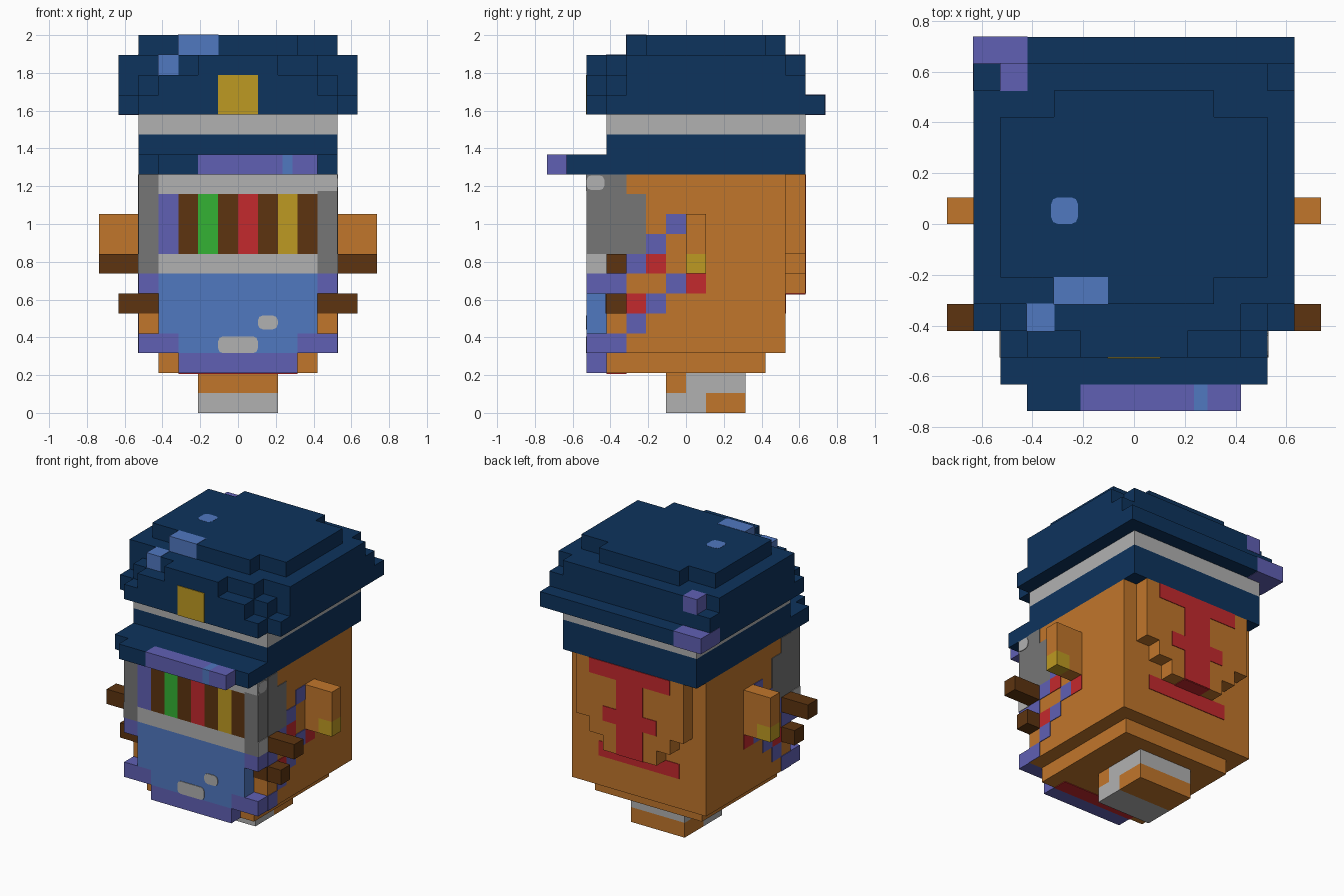
import bpy, bmesh
from mathutils import Vector

default = bpy.data.objects.get("Cube")
if default:
    bpy.data.objects.remove(default, do_unlink=True)

U = 2 / 19      # one cell
T = 0.04        # thickness of painted plates, in cells


def linear(c):
    c /= 255
    return c / 12.92 if c <= 0.04045 else ((c + 0.055) / 1.055) ** 2.4


def material(name, hexcode):
    rgb = [linear(int(hexcode[i:i + 2], 16)) for i in (0, 2, 4)] + [1]
    m = bpy.data.materials.new(name)
    m.use_nodes = True
    m.diffuse_color = rgb
    bsdf = m.node_tree.nodes["Principled BSDF"]
    bsdf.inputs["Base Color"].default_value = rgb
    bsdf.inputs["Roughness"].default_value = 0.8
    return m


navy = material("navy", "0D335D")
blue = material("light blue", "5078C0")
purple = material("purple", "6060B4")
orange = material("orange", "C1762B")
brown = material("dark brown", "5D3410")
red = material("red", "C4292D")
green = material("green", "34B233")
gold = material("gold", "BE9A22")
light = material("light grey", "B1B1B1")
grey = material("mid grey", "767676")


def block(name, mat, *boxes, mirror=False, grow=0.0, round_axis=None):
    """One object made of boxes (x0, x1, y0, y1, z0, z1) in cell units."""
    boxes = list(boxes)
    if mirror:
        boxes += [(-b[1], -b[0], *b[2:]) for b in boxes]
    bm = bmesh.new()
    for b in boxes:
        lo = Vector(b[0::2]) - Vector((grow,) * 3)
        hi = Vector(b[1::2]) + Vector((grow,) * 3)
        for v in bmesh.ops.create_cube(bm, size=1)["verts"]:
            v.co = [((l + h) / 2 + c * (h - l)) * U for l, h, c in zip(lo, hi, v.co)]
    if round_axis is not None:
        edges = [e for e in bm.edges
                 if abs((e.verts[0].co - e.verts[1].co).normalized()[round_axis]) > 0.9]
        bmesh.ops.bevel(bm, geom=edges, offset=0.25 * U, segments=2, profile=0.5, affect='EDGES')
    me = bpy.data.meshes.new(name)
    bm.to_mesh(me)
    bm.free()
    me.materials.append(mat)
    ob = bpy.data.objects.new(name, me)
    bpy.context.collection.objects.link(ob)
    return ob


def side_cells(name, mat, *cells):
    """Painted rectangles (y0, y1, z0, z1) on both sides of the head."""
    block(name, mat, *[(5 - T, 5 + T, *c) for c in cells], mirror=True)


# Neck
block("neck_light", light, (-2, 2, -1, 1, 0, 1), (-2, 2, 0, 3, 1, 2))
block("neck_orange", orange, (-2, 2, 1, 3, 0, 1), (-2, 2, -1, 0, 1, 2))

# Head and jaw
block("jaw", orange, (-4, 4, -4, 4, 2, 3))
block("head", orange, (-5, 5, -4, 5, 3, 12))
block("chin", purple, (-3, 3, -5, -4, 2, 3))
block("under_jaw_patch", red, (-3, 3, -4, -3, 2 - T, 2 + T))

# Lower face
block("lower_face", blue, (-4, 4, -5, -4, 4, 7), (-3, 3, -5, -4, 3, 4))
block("cheek_blocks", purple, (3, 5, -5, -4, 3, 4), (4, 5, -5, -4, 6, 7), mirror=True)
block("face_spots", light, (-1, 1, -5 - T, -5 + T, 3, 3.85),
      (1, 2, -5 - T, -5 + T, 4.2, 4.9), round_axis=1)

# Window frame with coloured bars
block("frame_rails", light, (-4, 4, -5, -4, 7, 8), (-4, 4, -5, -4, 11, 12))
block("frame_posts", grey, (4, 5, -5, -4, 7, 12), mirror=True)
bars = [purple, brown, green, brown, red, brown, gold, brown]
for i, mat in enumerate(bars):
    block(f"window_bar_{i + 1}", mat, (i - 4, i - 3, -5, -4, 8, 11))
block("frame_corner_front", light, (4, 5, -5 - T, -5 + T, 11.15, 12))
block("frame_corner_side", light, (5 - T, 5 + T, -5, -4.1, 11.2, 11.95), round_axis=0)

# Painted cells on both sides of the head
side_cells("side_frame", grey, (-4, -2, 8, 11), (-4, -3, 11, 12))
side_cells("side_rail_ends", light, (-5, -4, 7, 8))
side_cells("side_purple_cells", purple, (-1, 0, 9, 10), (-2, -1, 8, 9), (-3, -2, 7, 8),
           (-4, -3, 6, 7), (-1, 0, 6, 7), (-2, -1, 5, 6), (-3, -2, 4, 5), (-4, -3, 3, 4))
side_cells("side_red_cells", red, (-2, -1, 7, 8), (0, 1, 6, 7), (-3, -2, 5, 6))

# Pegs and ears
block("upper_pegs", brown, (5, 7, -4, -3, 7, 8), mirror=True)
block("lower_pegs", brown, (5, 6, -4, -3, 5, 6), (4, 5, -4 - T, -4 + T, 5, 6), mirror=True)
block("ears", orange, (5, 7, 0, 1, 8, 10), (5, 6, 0, 1, 7, 8), mirror=True)
block("earrings", gold, (6, 7, 0, 1, 7, 8), mirror=True)

# Stepped back plate with its emblem
block("back_plate", orange, (-4, 4, 5, 6, 8, 12), (-3, 3, 5, 6, 7, 8), (-2, 2, 5, 6, 6, 7))
P = (6 - T, 6 + T)
block("back_emblem", red, (-3, 3, *P, 11, 12), (-1, 1, *P, 9, 11),
      (-2, 2, *P, 8, 9), (-1, 1, *P, 6, 8))
block("back_emblem_underside", red, (-1, 1, 5, 6, 6 - T, 6 + T))
block("back_emblem_base", red, (-3, 3, 5 - T, 5 + T, 5, 6))

# Cap band and peak
block("cap_peak", navy, (-5, 5, -6, 6, 12, 13), (-4, -2, -7, -6, 12, 13))
block("peak_edge", purple, (-2, 2.25, -7, -6, 12, 13), (2.75, 4, -7, -6, 12, 13))
block("peak_edge_glint", blue, (2.25, 2.75, -7, -6, 12, 13))
block("cap_band", navy, (-5, 5, -4, 6, 13, 14))
block("cap_band_stripe", light, (-5, 5, -4, 6, 14, 15))

# Stepped cap crown
block("cap_crown", navy,
      (-6, 6, -4, 7, 15, 16), (-5, 5, -5, -4, 15, 16),
      (-6, 6, -3, 6, 16, 17), (-5, 5, -4, -3, 16, 17), (-4, 4, -5, -4, 16, 17),
      (-6, 6, -3, 5, 17, 18), (-5, 5, 5, 6, 17, 18), (-4, 4, -4, -3, 17, 18),
      (-2, 2, -5, -4, 17, 18),
      (-5, 5, -2, 4, 18, 19), (-3, 3, -3, -2, 18, 19), (-3, 3, 4, 5, 18, 19))
block("cap_badge", gold, (-1, 1, -5 - T, -5 + T, 15, 17))
block("crown_glints", blue, (-3, -1, -3, -2, 18, 19), (-4, -3, -4, -3, 17, 18), grow=T / 2)
block("crown_top_spot", blue, (-3.1, -2.1, 0, 1, 19 - T, 19 + T / 4), round_axis=2)
block("crown_back_patches", purple, (-6, -4, 6, 7, 15, 16), (-6, -5, 5, 6, 15, 16),
      (-5, -4, 5, 6, 17, 18), grow=T / 2)
